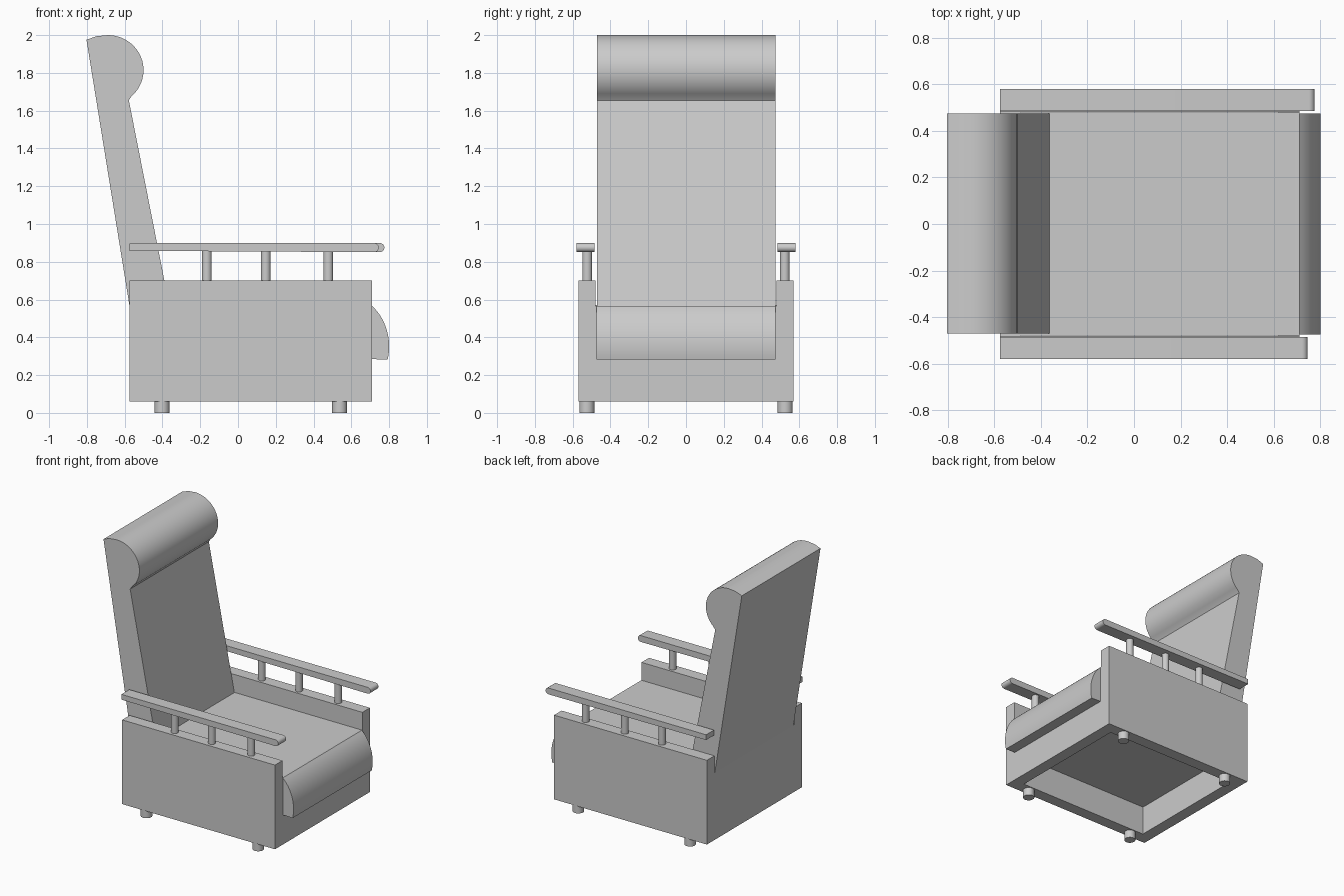
import bpy
import bmesh
import math
from mathutils import Vector

old = bpy.data.objects.get("Cube")
if old:
    bpy.data.objects.remove(old, do_unlink=True)

grey = bpy.data.materials.new("plain grey")
grey.use_nodes = True
GREY = (0.6, 0.6, 0.6, 1)
grey.diffuse_color = GREY
grey.node_tree.nodes["Principled BSDF"].inputs["Base Color"].default_value = GREY


def finish(name, bm, smooth=False):
    bmesh.ops.recalc_face_normals(bm, faces=bm.faces)
    mesh = bpy.data.meshes.new(name)
    bm.to_mesh(mesh)
    bm.free()
    mesh.materials.append(grey)
    obj = bpy.data.objects.new(name, mesh)
    bpy.context.collection.objects.link(obj)
    if smooth:
        bpy.ops.object.select_all(action="DESELECT")
        obj.select_set(True)
        bpy.context.view_layer.objects.active = obj
        bpy.ops.object.shade_smooth_by_angle(angle=math.radians(30))
    return obj


def box(name, x0, x1, y0, y1, z0, z1):
    bm = bmesh.new()
    bmesh.ops.create_cube(bm, size=1)
    for v in bm.verts:
        v.co = Vector((x0 if v.co.x < 0 else x1,
                       y0 if v.co.y < 0 else y1,
                       z0 if v.co.z < 0 else z1))
    return finish(name, bm)


def cylinder(name, x, y, z0, z1, radius):
    bm = bmesh.new()
    bmesh.ops.create_cone(bm, cap_ends=True, segments=24, radius1=radius,
                          radius2=radius, depth=z1 - z0)
    bmesh.ops.translate(bm, verts=bm.verts, vec=(x, y, (z0 + z1) / 2))
    return finish(name, bm, True)


def extrude(name, profile, y0, y1):
    """Extrude an x-z outline along y."""
    bm = bmesh.new()
    face = bm.faces.new([bm.verts.new((x, y0, z)) for x, z in profile])
    new = bmesh.ops.extrude_face_region(bm, geom=[face])["geom"]
    moved = [g for g in new if isinstance(g, bmesh.types.BMVert)]
    bmesh.ops.translate(bm, verts=moved, vec=(0, y1 - y0, 0))
    return finish(name, bm, True)


def arc(cx, cz, rx, rz, a0, a1, steps=16):
    angles = [math.radians(a0 + (a1 - a0) * i / steps) for i in range(steps + 1)]
    return [(cx + rx * math.cos(a), cz + rz * math.sin(a)) for a in angles]


BACK, FRONT = -0.575, 0.71

# Base frame, open underneath
for side, s in (("right", -1), ("left", 1)):
    y0, y1 = sorted((s * 0.48, s * 0.57))
    box(f"{side}_side_panel", BACK, FRONT, y0, y1, 0.06, 0.7)
box("front_panel", FRONT - 0.09, FRONT, -0.48, 0.48, 0.06, 0.285)
box("back_panel", BACK, BACK + 0.09, -0.48, 0.48, 0.06, 0.57)

# Seat with its rounded front roll
box("seat_cushion", BACK + 0.01, FRONT, -0.478, 0.478, 0.28, 0.565)
extrude("front_roll",
        [(FRONT - 0.02, 0.285), (FRONT - 0.02, 0.565)]
        + arc(0.572, 0.352, 0.228, 0.268, 53, -15), -0.475, 0.475)

# Leaning backrest and headrest roll in one outline
extrude("backrest",
        [(BACK, 0.57), (-0.363, 0.565), (-0.578, 1.655)]
        + arc(-0.69, 1.815, 0.19, 0.185, -48, 90, 24)
        + [(-0.75, 1.994), (-0.802, 1.975)], -0.47, 0.475)

# Arm rails on posts, and feet
for side, s, nose in (("right", -1, 0.745), ("left", 1, 0.775)):
    y0, y1 = sorted((s * 0.485, s * 0.58))
    extrude(f"{side}_arm_rail",
            [(BACK, 0.898), (BACK, 0.858)]
            + arc(nose - 0.025, 0.875, 0.025, 0.024, -90, 90, 12), y0, y1)
    for n, x in enumerate((-0.165, 0.147, 0.478), 1):
        cylinder(f"{side}_arm_post_{n}", x, s * 0.523, 0.69, 0.87, 0.026)
    for end, x in (("back", -0.402), ("front", 0.538)):
        cylinder(f"{end}_{side}_foot", x, s * 0.525, 0, 0.065, 0.04)
